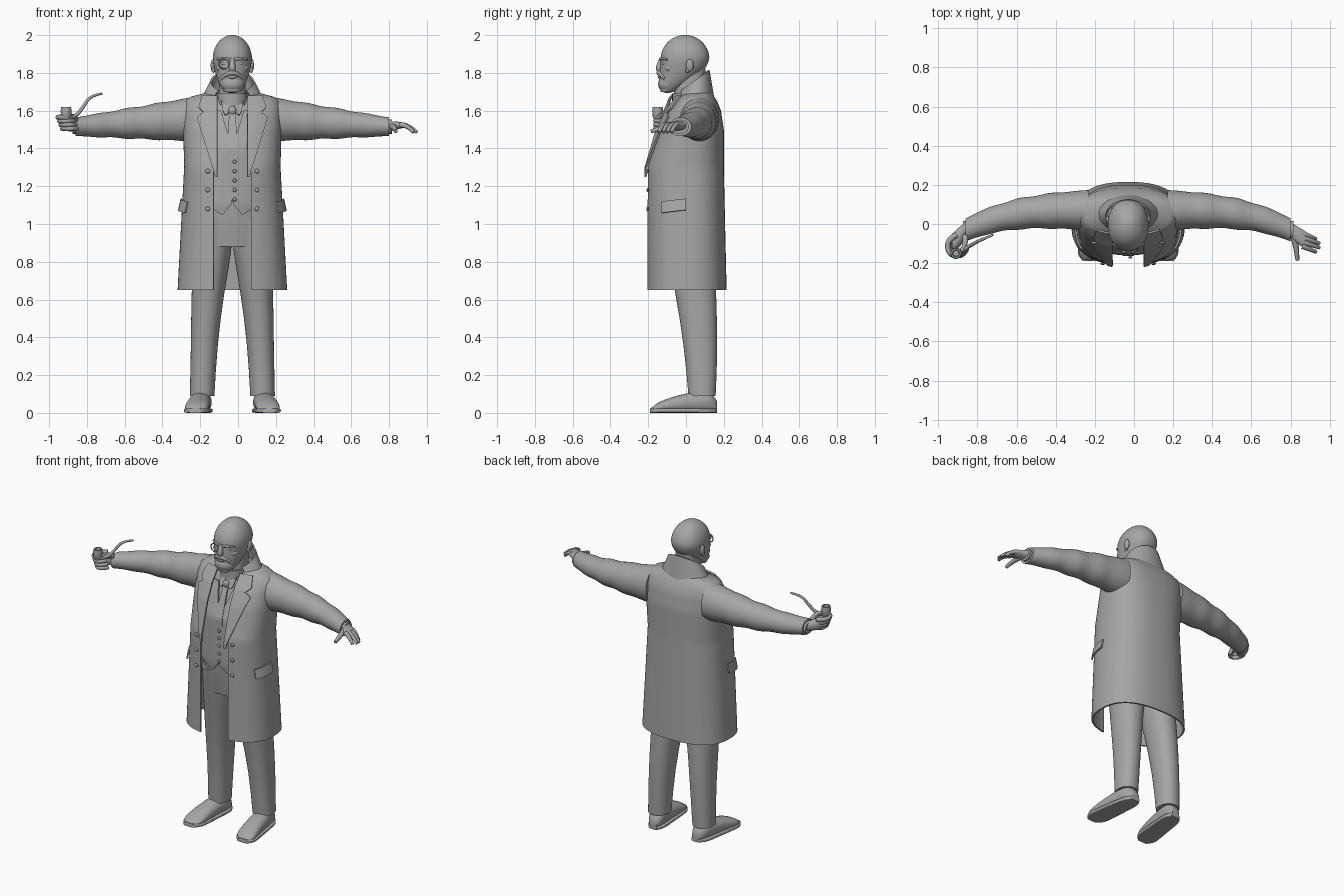
import bpy, bmesh, math
from mathutils import Vector

cube = bpy.data.objects.get("Cube")
if cube:
    bpy.data.objects.remove(cube)

CENTRE = Vector((-.03, 0, 0))   # body centre line
ROUND = 2.5                     # squareness of coat and torso sections
GAP = .1                        # half width of the coat opening
COLOUR = (.38, .38, .38, 1)

grey = bpy.data.materials.new("stone_grey")
grey.use_nodes = True
grey.diffuse_color = COLOUR
for node in grey.node_tree.nodes:
    if node.type == 'BSDF_PRINCIPLED':
        node.inputs["Base Color"].default_value = COLOUR


def finish(name, bm, subsurf=0):
    bmesh.ops.recalc_face_normals(bm, faces=bm.faces[:])
    bmesh.ops.translate(bm, verts=bm.verts[:], vec=CENTRE)
    for face in bm.faces:
        face.smooth = True
    mesh = bpy.data.meshes.new(name)
    bm.to_mesh(mesh)
    bm.free()
    mesh.set_sharp_from_angle(angle=math.radians(50))
    mesh.materials.append(grey)
    ob = bpy.data.objects.new(name, mesh)
    bpy.context.collection.objects.link(ob)
    if subsurf:
        modifier = ob.modifiers.new("smooth", 'SUBSURF')
        modifier.levels = modifier.render_levels = subsurf


def power(value, squareness):
    return math.copysign(abs(value) ** (2 / squareness), value)


def loft(name, rings, axis='z', squareness=2.2, side=1, subsurf=1, seg=20):
    """Rings (x, y, z, a, b): closed sections square to the axis."""
    bm = bmesh.new()
    crease = bm.edges.layers.float.new("crease_edge")
    loops = []
    for x, y, z, a, b in rings:
        loop = []
        for i in range(seg):
            angle = math.tau * i / seg
            p = a * power(math.cos(angle), squareness)
            q = b * power(math.sin(angle), squareness)
            dx, dy, dz = {'z': (p, q, 0), 'x': (0, p, q), 'y': (p, 0, q)}[axis]
            loop.append(bm.verts.new((side * (x + dx), y + dy, z + dz)))
        loops.append(loop)
    for low, high in zip(loops, loops[1:]):
        for i in range(seg):
            j = (i + 1) % seg
            bm.faces.new((low[i], low[j], high[j], high[i]))
    for loop in (loops[0], loops[-1]):
        for edge in bm.faces.new(loop).edges:
            edge[crease] = 1
    finish(name, bm, subsurf)


def sheet(name, place, columns, rows, thick=.01):
    """A thick sheet through place(u, v), with u and v from 0 to 1."""
    bm = bmesh.new()
    grid = [[bm.verts.new(place(i / columns, j / rows)) for j in range(rows + 1)]
            for i in range(columns + 1)]
    for left, right in zip(grid, grid[1:]):
        for j in range(rows):
            bm.faces.new((left[j], right[j], right[j + 1], left[j + 1]))
    bmesh.ops.recalc_face_normals(bm, faces=bm.faces[:])
    bmesh.ops.solidify(bm, geom=bm.faces[:], thickness=thick)
    finish(name, bm)


def ball(name, place, radii):
    bm = bmesh.new()
    bmesh.ops.create_uvsphere(bm, u_segments=16, v_segments=8, radius=1)
    bmesh.ops.scale(bm, verts=bm.verts[:], vec=radii)
    bmesh.ops.translate(bm, verts=bm.verts[:], vec=place)
    finish(name, bm)


def tube(name, points, start, end, cyclic=False):
    """Round tube along a curve, tapering from the start to the end radius."""
    curve = bpy.data.curves.new(name, 'CURVE')
    curve.dimensions = '3D'
    curve.bevel_depth = 1
    curve.bevel_resolution = 3
    curve.use_fill_caps = True
    spline = curve.splines.new('NURBS')
    spline.points.add(len(points) - 1)
    spline.use_cyclic_u = cyclic
    spline.use_endpoint_u = not cyclic
    spline.order_u = 3
    for i, (point, place) in enumerate(zip(spline.points, points)):
        point.co = (*(Vector(place) + CENTRE), 1)
        point.radius = start + (end - start) * i / (len(points) - 1)
    curve.materials.append(grey)
    bpy.context.collection.objects.link(bpy.data.objects.new(name, curve))


def sample(table, z):
    """Linear interpolation of rising rows that start with z."""
    z = min(max(z, table[0][0]), table[-1][0])
    for low, high in zip(table, table[1:]):
        if z <= high[0]:
            t = (z - low[0]) / (high[0] - low[0])
            return [p + (q - p) * t for p, q in zip(low[1:], high[1:])]


def section(table, z):
    """Half width, centre y and half depth of a body at height z."""
    half, front, back = sample(table, z)
    return half, (front + back) / 2, (back - front) / 2


def front_of(table, x, z):
    half, middle, depth = section(table, z)
    return middle - depth * max(0, 1 - abs(x / half) ** ROUND) ** (1 / ROUND)


def panel(name, table, rows, lift, side=1):
    """Plate lying on the front of a body; rows are (z, inner x, outer x)."""
    low, top = rows[0][0], rows[-1][0]

    def place(u, v):
        z = low + (top - low) * u
        inner, outer = sample(rows, z)
        x = inner + (outer - inner) * v
        return side * x, front_of(table, x, z) - lift, z
    sheet(name, place, 20, 6)


# Body profiles: z, half width, front y, back y
COAT = [(.65, .29, -.21, .215), (1.3, .255, -.21, .2), (1.5, .26, -.15, .2),
        (1.6, .26, -.1, .185), (1.65, .25, -.06, .165), (1.68, .21, -.04, .145), (1.7, .12, 0, .13)]
TORSO = [(.88, .18, -.11, .16), (1.1, .2, -.15, .16), (1.4, .2, -.15, .17),
         (1.55, .18, -.09, .16), (1.7, .09, -.02, .12)]


def coat_place(u, v):
    z = COAT[0][0] + (COAT[-1][0] - COAT[0][0]) * v
    half, middle, depth = section(COAT, z)
    start = math.asin((GAP / half) ** (ROUND / 2))
    angle = start + (math.tau - 2 * start) * u
    return (half * power(math.sin(angle), ROUND), middle - depth * power(math.cos(angle), ROUND), z)


def collar_place(u, v):
    # Upright at the nape, sinking and opening towards the lapels
    angle = math.radians(40 + 280 * u)
    rise = .03 + .06 * (1 - math.cos(angle))
    return ((.165 - .05 * v) * math.sin(angle), .05 - .01 * v - (.1 - .015 * v) * math.cos(angle),
            1.665 + rise * v)


sheet("coat", coat_place, 64, 42)
sheet("coat_collar", collar_place, 40, 5)
loft("waistcoat_body", [(0, middle, z, half, depth) for z, *_ in TORSO
                        for half, middle, depth in [section(TORSO, z)]], squareness=ROUND)


def sleeve_ring(u):
    fold = .004 * math.sin(25 * u) * math.sin(math.pi * u)
    return (.2 + .63 * u, .07 - .1 * u ** 3, 1.555 - .04 * u, .105 - .045 * u + fold, .12 - .07 * u + fold)


def shoe_ring(u):
    end = .5 + .5 * math.sqrt(1 - (2 * u - 1) ** 6)
    height = (.06 - .04 * u * u) * end
    return .155 + .04 * u, .165 - .355 * u, height, (.052 + .015 * u) * end, height


SLEEVE = [sleeve_ring(i / 20) for i in range(21)]
SHOE = [shoe_ring(i / 12) for i in range(13)]
SOLE = [(x, y, .012, a * 1.1, .012) for x, y, z, a, b in SHOE]
LEG = [(.16, .085, .09, .066, .073), (.15, .08, .35, .07, .09), (.13, .05, .65, .088, .11),
       (.1, .025, .88, .105, .13), (.1, .01, 1.03, .095, .14)]

for side, tag in ((1, "left_"), (-1, "right_")):
    # Notched lapels, waistcoat fronts and shirt collar
    panel(tag + "lapel", COAT, [(1.25, .08, .09), (1.57, .08, .19), (1.6, .08, .14)], .014, side)
    panel(tag + "collar_lapel", COAT, [(1.59, .08, .15), (1.62, .08, .18), (1.68, .08, .16)], .016, side)
    panel(tag + "waistcoat_front", TORSO, [(1.05, .05, .06), (1.11, 0, .15), (1.4, 0, .15), (1.6, .06, .13)], .01, side)
    panel(tag + "shirt_collar", TORSO, [(1.58, .03, .04), (1.6, .015, .05), (1.66, .01, .06)], .016, side)

    # Trouser leg, shoe and sleeve
    loft(tag + "trouser_leg", LEG, side=side)
    loft(tag + "shoe", SHOE, 'y', side=side)
    loft(tag + "shoe_sole", SOLE, 'y', 5, side)
    for x, y, z, a, b in SHOE[5:8]:
        tube(tag + "shoe_lace", [(side * (x + d), y, z + b - abs(d) / 2) for d in (-.03, 0, .03)], .006, .006)
    loft(tag + "sleeve", SLEEVE, 'x', 2, side)
    x, y, z, a, b = SLEEVE[-1]
    loft(tag + "shirt_cuff", [(x + d, y, z, a * .75, b * .75) for d in (-.03, .015)], 'x', 2, side, 0)

    # Pocket flap, standing off the side of the coat
    def flap_place(u, v):
        y, z = -.13 + .13 * u, 1.06 + .06 * v + .015 * u
        half, middle, depth = section(COAT, z)
        edge = half * (1 - abs((y - middle) / depth) ** ROUND) ** (1 / ROUND)
        return side * (edge + .02 - .01 * v), y, z
    sheet(tag + "pocket_flap", flap_place, 8, 3)

    for i in range(3):
        z = 1.08 + i / 10
        ball(tag + "coat_button", (side * .13, front_of(COAT, .13, z) - .008, z), (.012, .006, .012))

    # Paired features of the head
    ball(tag + "ear", (side * .103, .02, 1.84), (.012, .02, .034))
    ball(tag + "ear_lobe", (side * .1, .008, 1.815), (.01, .012, .015))
    tube(tag + "eyebrow", [(side * .015, -.132, 1.87), (side * .045, -.128, 1.88), (side * .08, -.1, 1.87)], .008, .005)
    ball(tag + "eye", (side * .042, -.117, 1.85), (.017, .012, .01))
    tube(tag + "moustache", [(0, -.142, 1.8), (side * .025, -.142, 1.8), (side * .055, -.11, 1.77)], .015, .01)
    ball(tag + "cheekbone", (side * .06, -.085, 1.825), (.025, .026, .022))

# Tie and waistcoat buttons
panel("tie", TORSO, [(1.36, -.03, .03), (1.57, -.018, .018), (1.63, -.025, .025)], .014)
ball("tie_knot", (0, front_of(TORSO, 0, 1.6) - .012, 1.6), (.022, .016, .025))
for i in range(5):
    z = 1.13 + i / 20
    ball("waistcoat_button", (.012, front_of(TORSO, 0, z) - .02, z), (.01, .006, .01))

# Head: a tapering jaw below a domed skull
jaw = [(0, -.1, 1.7, .045, .035), (0, -.065, 1.74, .072, .08), (0, -.02, 1.81, .095, .12)]
skull = [(0, -.005, 1.87 + .132 * math.sin(t), .107 * math.cos(t), .133 * math.cos(t))
         for t in (math.radians(14 * i) for i in range(7))]
loft("head", jaw + skull, subsurf=2)
loft("neck", [(0, .03, 1.58, .09, .09), (0, .015, 1.7, .068, .08), (0, .02, 1.82, .07, .085)])
loft("shirt_neckband", [(0, .01, z, .08, .085) for z in (1.63, 1.69)], subsurf=0)
ball("beard", (0, -.098, 1.742), (.064, .05, .05))
ball("lower_lip", (0, -.137, 1.78), (.025, .013, .012))
loft("nose", [(0, -.136, 1.81, .016, .02), (0, -.14, 1.826, .02, .025), (0, -.124, 1.88, .01, .016)])

# Round eyeglass over the right eye
turns = [math.tau * i / 24 for i in range(24)]
tube("eyeglass_rim", [(-.045 + .026 * math.cos(t), -.135, 1.847 + .026 * math.sin(t)) for t in turns],
     .004, .004, True)

# Open left hand
loft("left_palm", [(.82, -.02, 1.515, .036, .026), (.86, -.055, 1.522, .046, .023), (.905, -.08, 1.523, .044, .015)], 'x')
for i in range(4):
    y, reach = -.047 - .022 * i, .07 + .02 * math.sin(math.pi * i / 3)
    tube("left_finger", [(.89, y, 1.525), (.89 + reach / 2, y - .015, 1.525), (.89 + reach, y - .03, 1.485)], .015, .009)
tube("left_thumb", [(.845, -.055, 1.515), (.86, -.11, 1.515), (.865, -.185, 1.49)], .02, .01)

# Closed right hand holding a pipe
loft("right_palm", [(.82, -.025, 1.515, .036, .026), (.86, -.065, 1.53, .055, .04), (.9, -.1, 1.53, .05, .035)],
     'x', side=-1)
for i in range(4):
    curl = [(-.875, -.055), (-.925, -.08), (-.92, -.15), (-.87, -.17), (-.845, -.125)]
    tube("right_finger", [(x + .008 * i, y, 1.565 - .02 * i) for x, y in curl], .015, .011)
tube("right_thumb", [(-.835, -.06, 1.545), (-.825, -.105, 1.57), (-.855, -.14, 1.575)], .016, .01)
bowl = [(1.55, .018), (1.57, .027), (1.6, .029), (1.62, .026), (1.62, .018), (1.585, .015)]
loft("pipe_bowl", [(-.88, -.15, z, r, r) for z, r in bowl], squareness=2, subsurf=0)
tube("pipe_stem", [(-.88, -.15, 1.565), (-.83, -.125, 1.565), (-.79, -.1, 1.62), (-.75, -.08, 1.68),
                   (-.69, -.055, 1.69)], .012, .006)
